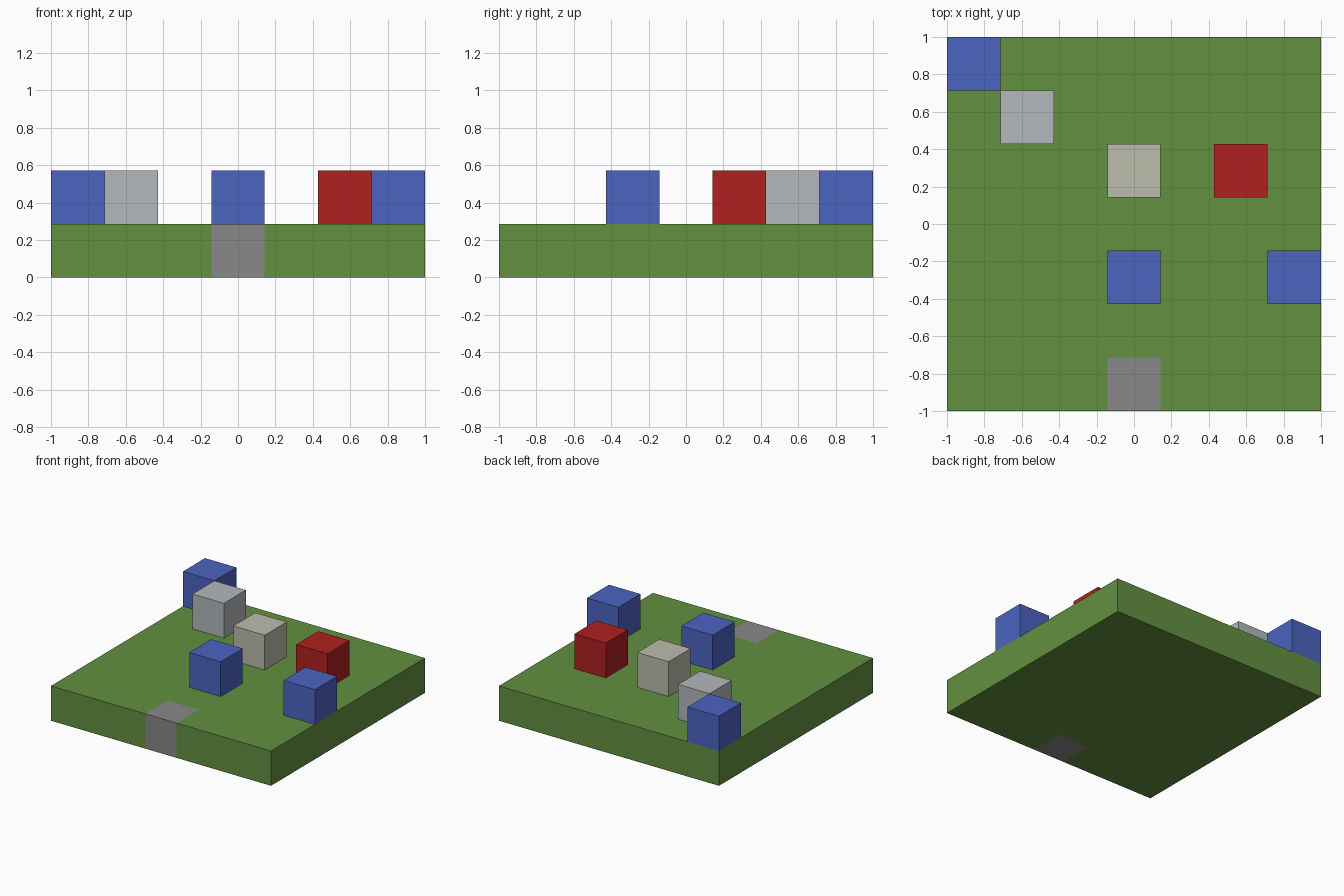
import bpy
import bmesh
from mathutils import Matrix, Vector

old = bpy.data.objects.get("Cube")
if old:
    bpy.data.objects.remove(old, do_unlink=True)

CELLS = 7
CELL = 2 / CELLS


def material(name, hex_code):
    """Flat material from an sRGB hex colour, stored as linear values."""
    srgb = [c / 255 for c in bytes.fromhex(hex_code)]
    rgba = [c / 12.92 if c < 0.04 else ((c + 0.055) / 1.055) ** 2.4 for c in srgb] + [1]
    mat = bpy.data.materials.new(name)
    mat.use_nodes = True
    mat.diffuse_color = rgba
    shader = next(n for n in mat.node_tree.nodes if n.type == "BSDF_PRINCIPLED")
    shader.inputs["Base Color"].default_value = rgba
    return mat


GREEN = material("grass green", "629040")
GREY = material("stone grey", "888888")
BLUE = material("blue", "4C64C0")
RED = material("red", "B02020")
SILVER = material("light grey", "B4B8BC")
BEIGE = material("beige", "BCBCAC")


def cell_centre(col, row):
    return (col + 0.5) * CELL - 1, (row + 0.5) * CELL - 1


def box(name, size, centre, *mats):
    """Box object, with its mesh positioned around its own origin."""
    bm = bmesh.new()
    bmesh.ops.create_cube(bm, size=1, matrix=Matrix.Diagonal((*size, 1)))
    mesh = bpy.data.meshes.new(name)
    bm.to_mesh(mesh)
    bm.free()
    for mat in mats:
        mesh.materials.append(mat)
    obj = bpy.data.objects.new(name, mesh)
    obj.location = centre
    bpy.context.collection.objects.link(obj)
    return obj


# Ground slab, cut along the edges of the stone cell at the front
ground = box("ground_slab", (2, 2, CELL), (0, 0, CELL / 2), GREEN, GREY)
stone_x, stone_y = cell_centre(CELLS // 2, 0)
half = CELL / 2
bm = bmesh.new()
bm.from_mesh(ground.data)
cuts = [
    ((stone_x - half, 0, 0), (1, 0, 0)),
    ((stone_x + half, 0, 0), (1, 0, 0)),
    ((0, stone_y + half, 0), (0, 1, 0)),
]
for point, normal in cuts:
    geom = bm.verts[:] + bm.edges[:] + bm.faces[:]
    bmesh.ops.bisect_plane(bm, geom=geom, plane_co=Vector(point), plane_no=Vector(normal))

# Faces that belong to the stone cell become grey
for face in bm.faces:
    c = face.calc_center_median()
    face.material_index = int(abs(c.x - stone_x) < half and c.y < stone_y + half)
bm.to_mesh(ground.data)
bm.free()

# Cubes standing on the grid cells
blocks = [
    ("back_corner_blue_block", 0, 6, BLUE),
    ("light_grey_block", 1, 5, SILVER),
    ("beige_block", 3, 4, BEIGE),
    ("red_block", 5, 4, RED),
    ("middle_blue_block", 3, 2, BLUE),
    ("left_edge_blue_block", 6, 2, BLUE),
]
for name, col, row, mat in blocks:
    box(name, (CELL,) * 3, (*cell_centre(col, row), CELL * 1.5), mat)
